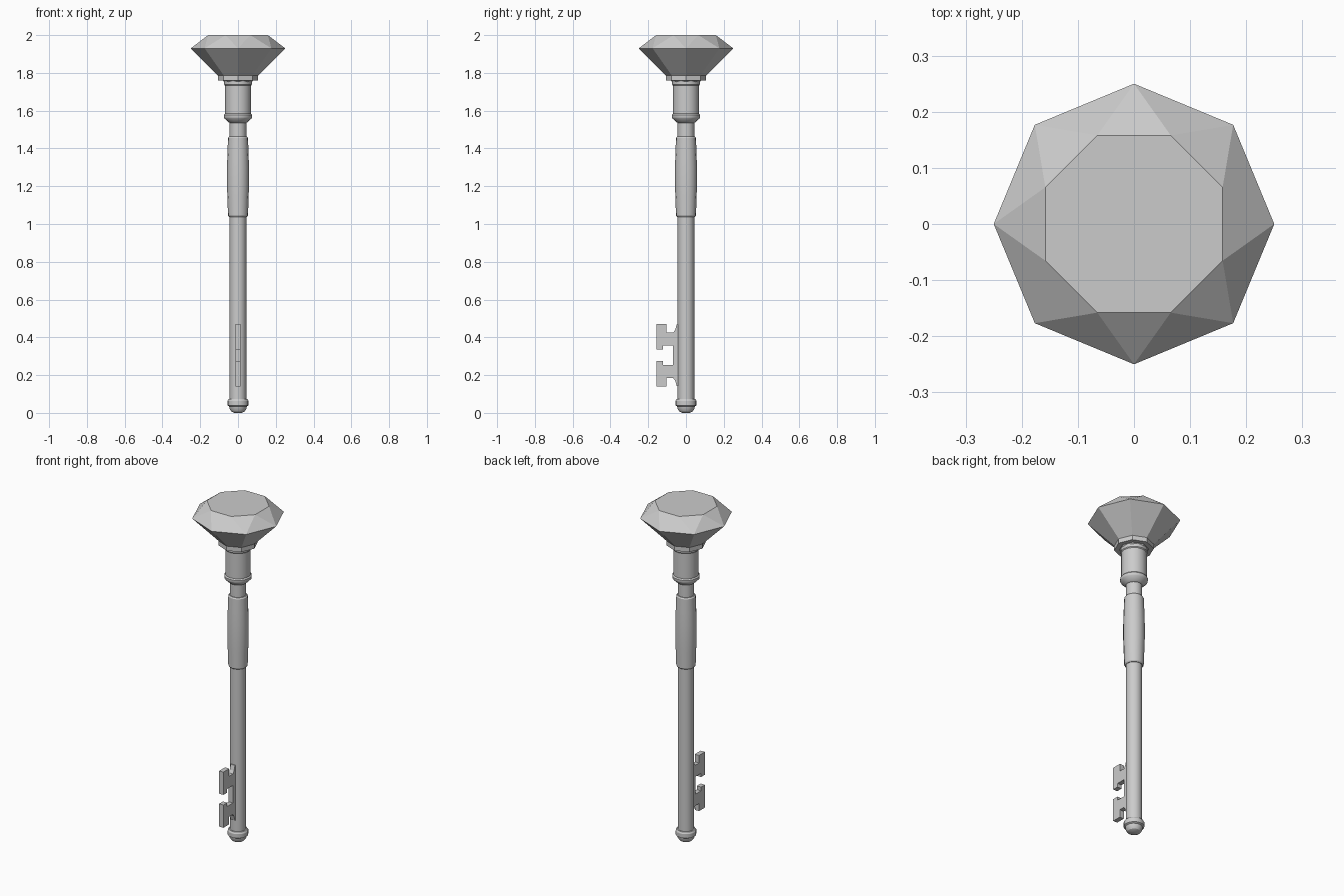
import bpy, bmesh, math

if "Cube" in bpy.data.objects:
    bpy.data.objects.remove(bpy.data.objects["Cube"])


def finish(name, bm, smooth=True):
    bmesh.ops.recalc_face_normals(bm, faces=bm.faces)
    mesh = bpy.data.meshes.new(name)
    bm.to_mesh(mesh)
    bm.free()
    obj = bpy.data.objects.new(name, mesh)
    bpy.context.collection.objects.link(obj)
    if smooth:
        bpy.ops.object.select_all(action='DESELECT')
        obj.select_set(True)
        bpy.context.view_layer.objects.active = obj
        bpy.ops.object.shade_smooth_by_angle(angle=math.radians(30))
    return obj


def ring(bm, r, z, n, turn=0.0):
    return [bm.verts.new((r * math.cos(2 * math.pi * i / n + turn),
                          r * math.sin(2 * math.pi * i / n + turn), z)) for i in range(n)]


def lathe(name, profile, n=16, smooth=True):
    """Closed turned part from (radius, z) points, bottom to top."""
    bm = bmesh.new()
    rings = [ring(bm, r, z, n) for r, z in profile]
    for a, b in zip(rings, rings[1:]):
        for i in range(n):
            j = (i + 1) % n
            bm.faces.new((a[i], a[j], b[j], b[i]))
    bm.faces.new(rings[0][::-1])
    bm.faces.new(rings[-1])
    return finish(name, bm, smooth)


# Turned shaft parts
lathe("end_cap", [(0.02, 0), (0.036, 0.008), (0.045, 0.022), (0.047, 0.035), (0.056, 0.04),
                  (0.056, 0.064), (0.05, 0.073), (0.04, 0.075)])
lathe("shaft", [(0.044, 0.05), (0.044, 1.56)])
lathe("grip", [(0.048, 1.038), (0.053, 1.045), (0.056, 1.14), (0.058, 1.2), (0.058, 1.30),
               (0.056, 1.37), (0.053, 1.455), (0.048, 1.462)])
lathe("socket", [(0.044, 1.535), (0.05, 1.538), (0.073, 1.56), (0.075, 1.565), (0.075, 1.577),
                 (0.069, 1.584), (0.069, 1.733), (0.073, 1.738), (0.073, 1.765)])

# Eight-sided collar under the gem
lathe("collar", [(0.107, 1.76), (0.107, 1.787)], 8, False)

# Faceted gem: pointed base, girdle, and a table turned half a step
bm = bmesh.new()
tip = bm.verts.new((0, 0, 1.68))
girdle = ring(bm, 0.25, 1.93, 8)
table = ring(bm, 0.171, 2.0, 8, math.pi / 8)
for i in range(8):
    j = (i + 1) % 8
    bm.faces.new((tip, girdle[j], girdle[i]))
    bm.faces.new((girdle[i], girdle[j], table[i]))
    bm.faces.new((girdle[j], table[j], table[i]))
bm.faces.new(table)
finish("gem", bm, False)

# Key bit: half outline mirrored about its middle height, then extruded
mid = 0.305
half = [(-0.068, 0.052), (-0.121, 0.052), (-0.121, 0.030), (-0.157, 0.030), (-0.157, 0.165),
        (-0.102, 0.165), (-0.102, 0.120), (-0.068, 0.120), (-0.057, 0.135), (-0.049, 0.163),
        (-0.03, 0.163)]
outline = half + [(y, -h) for y, h in reversed(half)]
bm = bmesh.new()
face = bm.faces.new([bm.verts.new((-0.014, y, mid + h)) for y, h in outline])
new = bmesh.ops.extrude_face_region(bm, geom=[face])["geom"]
bmesh.ops.translate(bm, vec=(0.028, 0, 0),
                    verts=[g for g in new if isinstance(g, bmesh.types.BMVert)])
finish("key_bit", bm, False)
